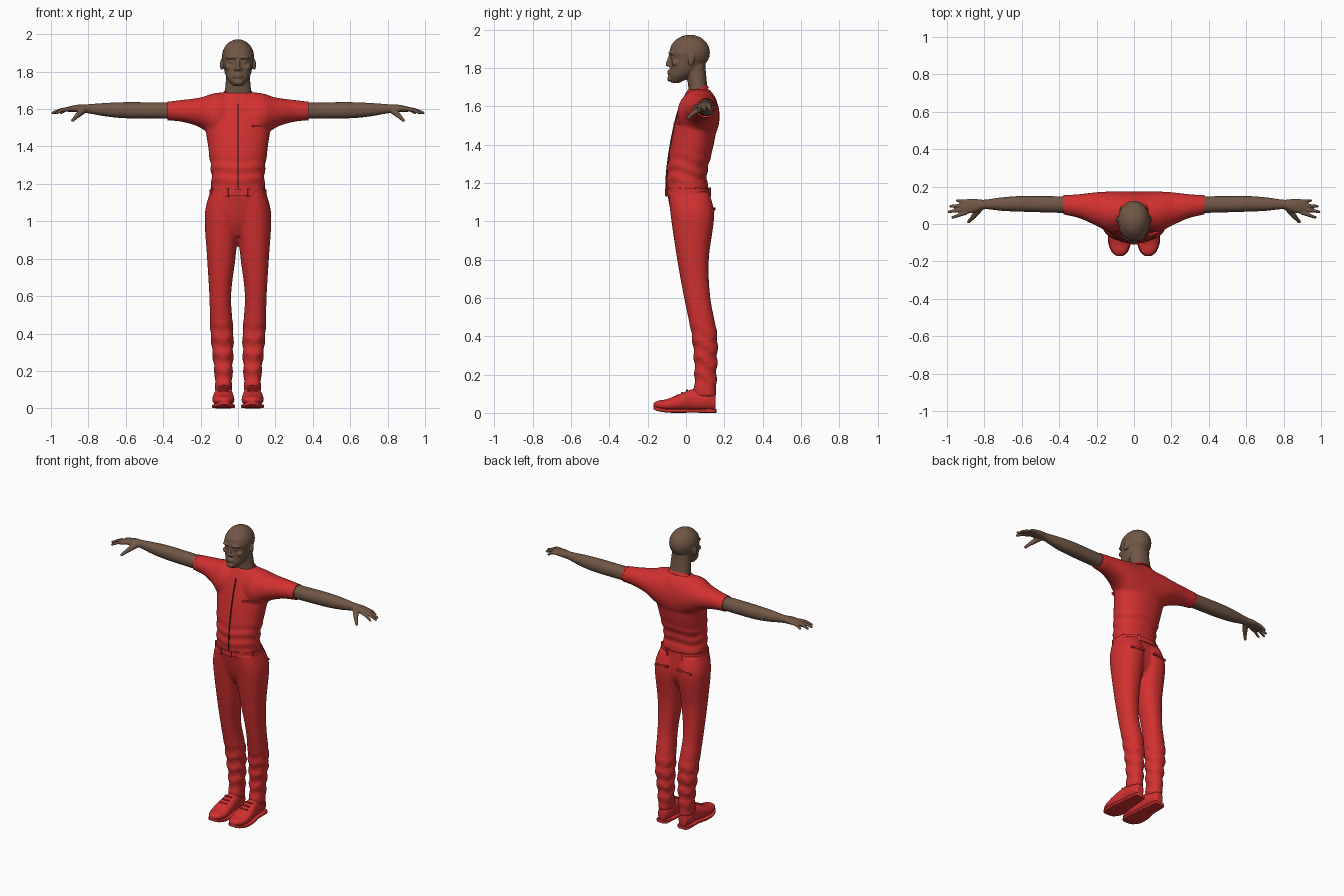
import bpy, bmesh, math
from math import sin, cos, pi
from mathutils import Vector, Matrix, Euler

if "Cube" in bpy.data.objects:
    bpy.data.objects.remove(bpy.data.objects["Cube"], do_unlink=True)


def material(name, red, green, blue):
    mat = bpy.data.materials.new(name)
    mat.use_nodes = True
    mat.diffuse_color = (red, green, blue, 1)
    shader = next(n for n in mat.node_tree.nodes if n.type == 'BSDF_PRINCIPLED')
    shader.inputs["Base Color"].default_value = (red, green, blue, 1)
    return mat


cloth = material("red cloth", .65, .03, .03)
skin = material("brown skin", .165, .095, .06)
zip_dark = material("dark zip", .1, .01, .01)
both_sides = (("left", 1), ("right", -1))


def spline(rows, steps):
    """Resample rows along a smooth curve."""
    out = []
    for i in range(len(rows) - 1):
        before, after = rows[max(i - 1, 0)], rows[min(i + 2, len(rows) - 1)]
        for k in range(steps):
            t = k / steps
            out.append([b + t * (c - a) / 2 + t * t * (a - 2.5 * b + 2 * c - d / 2)
                        + t ** 3 * (1.5 * (b - c) + (d - a) / 2)
                        for a, b, c, d in zip(before, rows[i], rows[i + 1], after)])
    return out + [rows[-1]]


def power(value, exponent):
    return math.copysign(abs(value) ** exponent, value)


def loft(bm, axis, rows, side=1, square=2.2, count=40, folds=None):
    """Skin superellipse rings; a row is position, low and high u, low and high v."""
    rings = []
    for t, u_low, u_high, v_low, v_high in spline(rows, steps=8):
        ring = []
        for k in range(count):
            angle = 2 * pi * k / count
            crease = 0
            if folds and folds["low"] < t < folds["high"]:
                fade = sin(pi * (t - folds["low"]) / (folds["high"] - folds["low"]))
                crease = folds["depth"] * fade * sin(t * folds["rate"] + 2 * sin(angle) + sin(3 * angle))
            u = (u_low + u_high) / 2 + ((u_high - u_low) / 2 + crease) * power(cos(angle), 2 / square)
            v = (v_low + v_high) / 2 + ((v_high - v_low) / 2 + crease) * power(sin(angle), 2 / square)
            x, y, z = {'x': (t, u, v), 'y': (u, t, v), 'z': (u, v, t)}[axis]
            ring.append(bm.verts.new((side * x, y, z)))
        rings.append(ring)
    for lower, upper in zip(rings, rings[1:]):
        for k in range(count):
            following = (k + 1) % count
            bm.faces.new((lower[k], lower[following], upper[following], upper[k]))
    bm.faces.new(rings[0])
    bm.faces.new(rings[-1])


def centred(rows):
    """Rows of height, half width, front and back, symmetric about the middle."""
    return [(z, -half, half, front, back) for z, half, front, back in rows]


def placed(at, size, turn):
    return Matrix.LocRotScale(Vector(at), Euler(turn), Vector(size))


def blob(bm, at, size, turn=(0, 0, 0)):
    bmesh.ops.create_uvsphere(bm, u_segments=24, v_segments=16, radius=1, matrix=placed(at, size, turn))


def box(bm, at, size, turn=(0, 0, 0)):
    bmesh.ops.create_cube(bm, size=1, matrix=placed(at, size, turn))


def limb(bm, start, end, start_radius, end_radius):
    """Tapered round segment with domed ends."""
    start, end = Vector(start), Vector(end)
    along = end - start
    matrix = Matrix.Translation((start + end) / 2) @ along.to_track_quat('Z', 'Y').to_matrix().to_4x4()
    bmesh.ops.create_cone(bm, cap_ends=True, segments=14, radius1=start_radius,
                          radius2=end_radius, depth=along.length, matrix=matrix)
    blob(bm, start, [start_radius] * 3)
    blob(bm, end, [end_radius] * 3)


def finish(bm, name, mat, voxel=None):
    """Make the object; a voxel size melts its overlapping volumes together."""
    bmesh.ops.recalc_face_normals(bm, faces=bm.faces)
    mesh = bpy.data.meshes.new(name)
    bm.to_mesh(mesh)
    bm.free()
    mesh.materials.append(mat)
    ob = bpy.data.objects.new(name, mesh)
    bpy.context.collection.objects.link(ob)
    if voxel:
        remesh = ob.modifiers.new("blend", 'REMESH')
        remesh.mode, remesh.voxel_size, remesh.use_smooth_shade = 'VOXEL', voxel, True
        soften = ob.modifiers.new("soften", 'SMOOTH')
        soften.factor, soften.iterations = .5, 4
    else:
        bpy.ops.object.select_all(action='DESELECT')
        ob.select_set(True)
        bpy.context.view_layer.objects.active = ob
        bpy.ops.object.shade_smooth_by_angle(angle=math.radians(40))


# Shirt: torso blended with shoulders and short sleeves
torso = [(1.15, .147, -.1, .12), (1.25, .142, -.1, .11), (1.4, .16, -.08, .145),
         (1.54, .175, -.05, .166), (1.63, .135, -.02, .16), (1.69, .075, .01, .12)]
bm = bmesh.new()
loft(bm, 'z', centred(torso), folds=dict(low=1.15, high=1.38, depth=.005, rate=95))
shoulder = [(.12, -.045, .174, 1.44, 1.686), (.2, -.01, .17, 1.5, 1.662),
            (.29, .03, .16, 1.53, 1.65), (.375, .05, .154, 1.54, 1.64)]
mirrored = [(-x, *rest) for x, *rest in reversed(shoulder)]
loft(bm, 'x', mirrored + [(0, -.02, .175, 1.4, 1.69)] + shoulder, square=2)
finish(bm, "shirt", cloth, voxel=.009)

# Zip strip following the chest
bm = bmesh.new()
loft(bm, 'z', centred([(z, .004, front - .005, front + .004) for z, half, front, back in torso[:-1]]), count=8)
finish(bm, "front_zip", zip_dark)

# Collar, sleeve hems and chest pocket
bm = bmesh.new()
loft(bm, 'z', centred([(-.01, .082, -.062, .062), (.01, .077, -.057, .057)]))
bmesh.ops.transform(bm, matrix=placed((0, .06, 1.68), (1, 1, 1), (.4, 0, 0)), verts=bm.verts)
for name, side in both_sides:
    cuff = shoulder[-1][1:]
    loft(bm, 'x', [(.367, *cuff), (.378, *cuff)], side, square=2)
box(bm, at=(.11, -.048, 1.51), size=(.07, .012, .012), turn=(0, 0, .35))
finish(bm, "shirt_trim", cloth)

# Trousers: two legs blended into the hips
leg = [(.085, .034, .122, .034, .157), (.2, .03, .126, .045, .16), (.4, .025, .147, .03, .163),
       (.6, .037, .153, -.01, .127), (.8, .014, .165, -.046, .119),
       (1.03, -.01, .178, -.08, .147), (1.15, -.01, .15, -.09, .12)]
bm = bmesh.new()
for name, side in both_sides:
    loft(bm, 'z', leg, side, folds=dict(low=.08, high=.5, depth=.006, rate=75))
loft(bm, 'z', centred([(.92, .06, -.03, .08), (.98, .15, -.06, .12), (1.05, .174, -.08, .13),
                       (1.16, .15, -.1, .12)]))
finish(bm, "trousers", cloth, voxel=.009)

# Belt with loops and buckle
bm = bmesh.new()
loft(bm, 'z', centred([(1.137, .154, -.104, .128), (1.17, .152, -.104, .126)]), count=64)
for k in range(8):
    angle = (k + .5) * pi / 4
    box(bm, at=(.147 * cos(angle), .012 + .115 * sin(angle), 1.153),
        size=(.02, .015, .046), turn=(0, 0, angle))
box(bm, at=(0, -.104, 1.153), size=(.045, .01, .036))
finish(bm, "belt", cloth)

# Back pocket welts
bm = bmesh.new()
for name, side in both_sides:
    box(bm, at=(side * .085, .142, 1.06), size=(.1, .014, .012), turn=(0, side * .12, -side * .08))
finish(bm, "back_pockets", cloth)

# Shoes with soles, heels and laces
shoe = [(-.17, .06, .09, .03, .05), (-.15, .037, .115, .02, .063), (-.1, .02, .135, .012, .072),
        (-.03, .022, .135, .01, .1), (.04, .03, .122, .012, .125), (.1, .034, .12, .012, .118),
        (.155, .05, .105, .015, .095)]
for name, side in both_sides:
    bm = bmesh.new()
    loft(bm, 'y', shoe, side)
    finish(bm, name + "_shoe", cloth, voxel=.006)
    bm = bmesh.new()
    loft(bm, 'y', [(y, inner - .003, outer + .003, low - .01, low + .01)
                   for y, inner, outer, low, high in shoe], side, square=5)
    loft(bm, 'y', [(.065, .034, .12, 0, .02), (.14, .036, .12, 0, .02), (.158, .05, .105, 0, .02)],
         side, square=5)
    finish(bm, name + "_sole", cloth)
    bm = bmesh.new()
    for k in range(3):
        y, z = -.045 + .025 * k, .092 + .013 * k
        limb(bm, (side * .055, y, z), (side * .1, y, z), .005, .005)
    finish(bm, name + "_laces", cloth)

# Head: skull, face, neck, features and ears
bm = bmesh.new()
blob(bm, at=(0, .02, 1.88), size=(.086, .105, .093))
loft(bm, 'z', centred([(1.722, .025, -.076, -.035), (1.76, .057, -.088, .035), (1.8, .072, -.084, .08),
                       (1.855, .081, -.08, .1), (1.88, .083, -.087, .1), (1.92, .075, -.077, .1)]))
loft(bm, 'z', centred([(1.62, .085, .005, .13), (1.7, .07, .012, .112), (1.82, .06, -.01, .1)]))
limb(bm, (0, -.083, 1.862), (0, -.095, 1.818), .008, .012)
blob(bm, at=(0, -.086, 1.744), size=(.026, .012, .016))
for z in (1.772, 1.784):
    blob(bm, at=(0, -.089, z), size=(.025, .01, .006))
for name, side in both_sides:
    blob(bm, at=(side * .014, -.088, 1.814), size=(.01, .01, .008))
    blob(bm, at=(side * .034, -.078, 1.876), size=(.03, .012, .008), turn=(0, 0, side * .3))
    blob(bm, at=(side * .034, -.069, 1.854), size=(.015, .011, .009))
    blob(bm, at=(side * .048, -.055, 1.825), size=(.024, .02, .018))
    blob(bm, at=(side * .086, .028, 1.84), size=(.009, .018, .032), turn=(-.2, 0, side * .35))
finish(bm, "head", skin, voxel=.0045)

# Arms with palms, fingers and thumbs
arm = [(.34, .058, .147, 1.548, 1.634), (.58, .065, .15, 1.55, 1.637), (.7, .07, .143, 1.56, 1.633),
       (.8, .079, .13, 1.577, 1.626), (.86, .06, .135, 1.583, 1.623), (.92, .055, .13, 1.586, 1.61)]
fingertips = (.97, .99, .98, .945)
for name, side in both_sides:
    bm = bmesh.new()
    loft(bm, 'x', arm, side)
    for k, reach in enumerate(fingertips):
        root = Vector((side * .9, .06 + .02 * k, 1.6))
        tip = Vector((side * reach, .035 + .03 * k, 1.58))
        knuckle = (root + tip) / 2 + Vector((0, 0, .006))
        limb(bm, root, knuckle, .012, .01)
        limb(bm, knuckle, tip, .01, .008)
    thumb = [(side * .825, .085, 1.596), (side * .858, .04, 1.566), (side * .884, .012, 1.54)]
    limb(bm, thumb[0], thumb[1], .02, .014)
    limb(bm, thumb[1], thumb[2], .013, .009)
    finish(bm, name + "_arm", skin, voxel=.0045)
